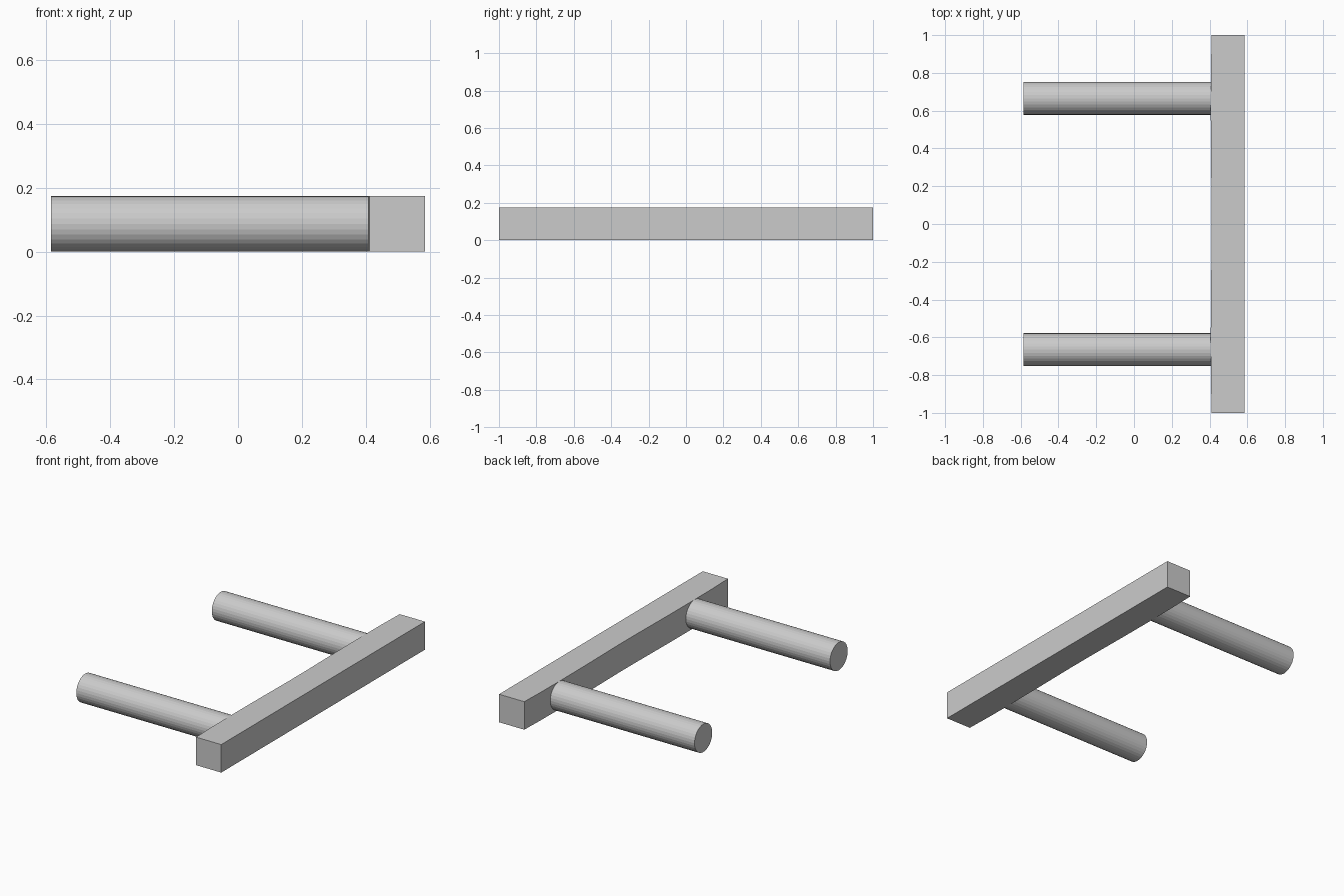
import bpy, bmesh, math

if "Cube" in bpy.data.objects:
    bpy.data.objects.remove(bpy.data.objects["Cube"])

W = 0.174                 # bar thickness and peg diameter
BACK, FRONT = 0.411, 0.585

# Crossbar: square bar whose inner face swells very slightly around each peg
half = [(0.08, 0.0), (0.40, 0.004), (0.62, 0.005), (0.83, 0.004), (0.97, 0.0)]
inner = [(BACK - d, -y) for y, d in reversed(half)] + [(BACK - d, y) for y, d in half]
outline = [(FRONT, 1), (BACK, 1)] + inner[::-1] + [(BACK, -1), (FRONT, -1)]

bm = bmesh.new()
face = bm.faces.new([bm.verts.new((x, y, 0)) for x, y in outline])
top = bmesh.ops.extrude_face_region(bm, geom=[face])["geom"]
bmesh.ops.translate(bm, vec=(0, 0, W),
                    verts=[v for v in top if isinstance(v, bmesh.types.BMVert)])
bmesh.ops.recalc_face_normals(bm, faces=bm.faces)
mesh = bpy.data.meshes.new("crossbar")
bm.to_mesh(mesh)
bm.free()
bpy.context.collection.objects.link(bpy.data.objects.new("crossbar", mesh))


# Pegs: two round rods butting against the inner face
def peg(name, y):
    x0, x1 = -0.585, BACK
    bpy.ops.mesh.primitive_cylinder_add(
        vertices=32, radius=W / 2, depth=x1 - x0,
        location=((x0 + x1) / 2, y, W / 2), rotation=(0, math.pi / 2, 0))
    bpy.context.object.name = name


peg("left_peg", 0.665)
peg("right_peg", -0.665)
